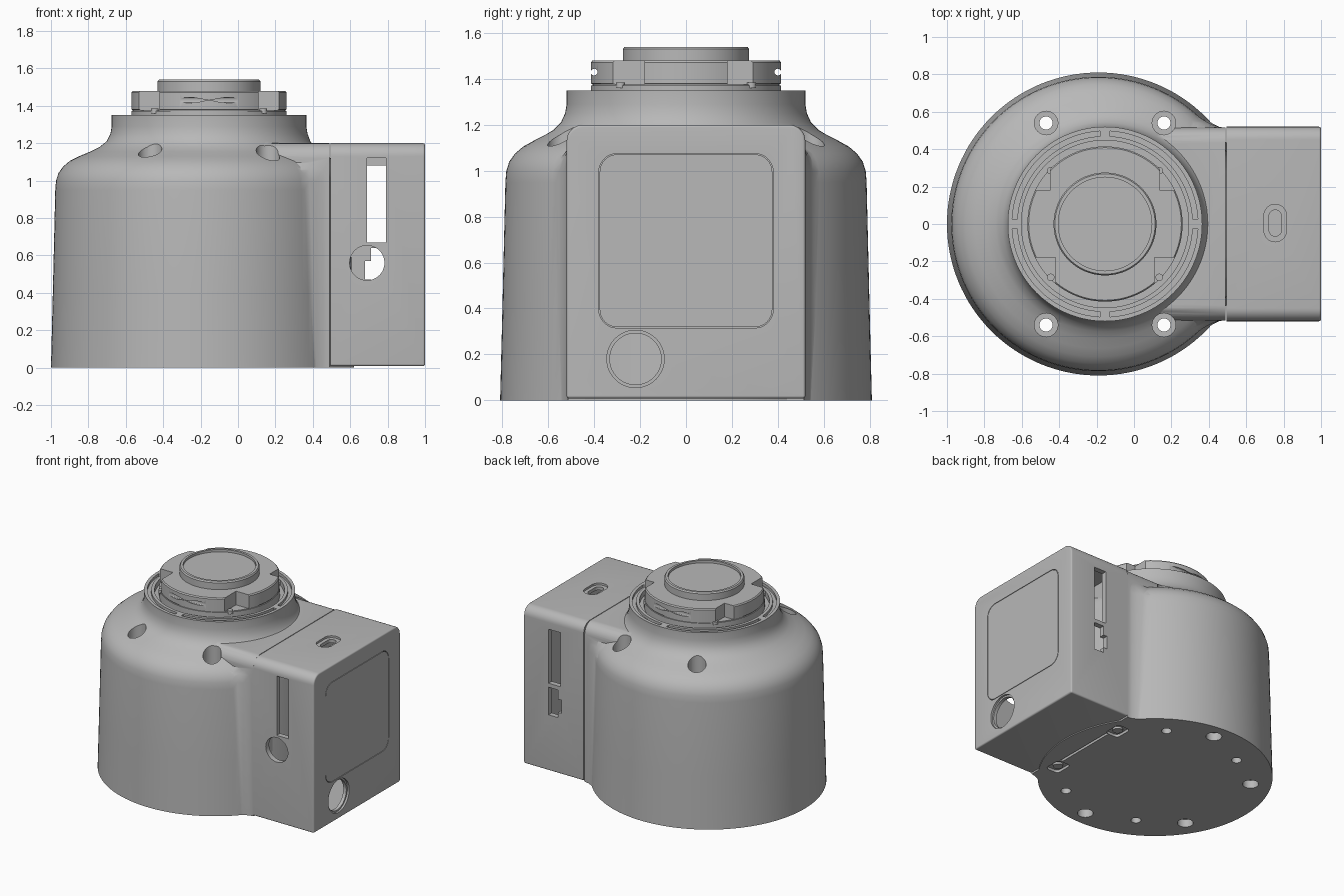
import bpy, bmesh
from math import cos, sin, pi, radians

cube = bpy.data.objects.get("Cube")
if cube:
    bpy.data.objects.remove(cube)

grey = bpy.data.materials.new("plain grey")
grey.use_nodes = True
GREY = (0.48, 0.48, 0.48, 1)
grey.diffuse_color = GREY
grey.node_tree.nodes["Principled BSDF"].inputs["Base Color"].default_value = GREY

BODY_X, NECK_X = -0.19, -0.155


def finish(name, bm):
    bmesh.ops.recalc_face_normals(bm, faces=bm.faces)
    mesh = bpy.data.meshes.new(name)
    bm.to_mesh(mesh)
    bm.free()
    mesh.materials.append(grey)
    obj = bpy.data.objects.new(name, mesh)
    bpy.context.collection.objects.link(obj)
    return obj


def loft(name, rings):
    """Skin a list of closed rings of 3D points and cap both ends."""
    bm = bmesh.new()
    loops = [[bm.verts.new(p) for p in ring] for ring in rings]
    n = len(loops[0])
    for a, b in zip(loops, loops[1:]):
        for i in range(n):
            j = (i + 1) % n
            bm.faces.new((a[i], a[j], b[j], b[i]))
    bm.faces.new(loops[0])
    bm.faces.new(loops[-1])
    return finish(name, bm)


def circle(r, n=96):
    return [(r * cos(2 * pi * i / n), r * sin(2 * pi * i / n)) for i in range(n)]


def lathe(name, profile, n=96):
    """Profile rows are radius, height, centre x."""
    return loft(name, [[(cx + x, y, z) for x, y in circle(r, n)] for r, z, cx in profile])


def prism(name, outline, axis, a, b):
    place = {"x": lambda u, v, w: (w, u, v),
             "y": lambda u, v, w: (u, w, v),
             "z": lambda u, v, w: (u, v, w)}[axis]
    return loft(name, [[place(u, v, w) for u, v in outline] for w in (a, b)])


def rounded(u0, u1, v0, v1, top, bottom=None, n=8):
    """Rounded rectangle outline with separate top and bottom radii."""
    bottom = top if bottom is None else bottom
    points = []
    for k, (u, v, r) in enumerate([(u1, v1, top), (u0, v1, top), (u0, v0, bottom), (u1, v0, bottom)]):
        cu = u - r if u == u1 else u + r
        cv = v - r if v == v1 else v + r
        for i in range(n + 1):
            t = pi / 2 * (k + i / n)
            points.append((cu + r * cos(t), cv + r * sin(t)))
    return points


def rect(u0, u1, v0, v1):
    return [(u0, v0), (u1, v0), (u1, v1), (u0, v1)]


def rod(name, u, v, r, axis, a, b, n=32):
    return prism(name, [(u + x, v + y) for x, y in circle(r, n)], axis, a, b)


def boolean(obj, others, operation="DIFFERENCE"):
    for other in others:
        mod = obj.modifiers.new("cut", "BOOLEAN")
        mod.operation, mod.solver, mod.object = operation, "EXACT", other
        bpy.context.view_layer.objects.active = obj
        bpy.ops.object.modifier_apply(modifier=mod.name)
        bpy.data.objects.remove(other)


# Round housing: tapered drum, soft shoulder and neck with a sunken seat
housing = lathe("housing", [
    (0.81, 0, BODY_X), (0.80, 0.4, BODY_X), (0.787, 0.95, BODY_X), (0.783, 1.0, BODY_X),
    (0.77, 1.04, BODY_X), (0.745, 1.075, BODY_X), (0.71, 1.105, BODY_X), (0.665, 1.13, -0.185),
    (0.615, 1.155, -0.175), (0.575, 1.18, -0.165), (0.545, 1.21, -0.158), (0.527, 1.25, NECK_X),
    (0.52, 1.29, NECK_X), (0.52, 1.35, NECK_X), (0.447, 1.35, NECK_X), (0.447, 1.31, NECK_X)], 128)

# Bridge between the drum and the side box, with flared sides
bridge = prism("bridge", rounded(-0.515, 0.515, 0, 1.2, 0.08, 0.002), "x", 0.0, 0.49)
flare = [(0.30, 0.12), (0.34, 0.085), (0.38, 0.052), (0.42, 0.025), (0.455, 0.008), (0.49, 0)]
rings = []
for z, k in [(0, 1), (1.0, 0.75), (1.06, 0.35), (1.10, 0)]:
    half = [(x, 0.512 + f * k) for x, f in flare]
    outline = [(0.0, 0.5)] + half + [(x, -y) for x, y in reversed(half)] + [(0.0, -0.5)]
    rings.append([(x, y, z) for x, y in outline])
boolean(housing, [bridge, loft("flared_sides", rings)], "UNION")

# Screw wells through the shoulder, foot sockets and clip pockets underneath
cutters = []
for side in (-1, 1):
    for x in (-0.47, 0.16):
        cutters.append(rod("well", x, side * 0.54, 0.063, "z", 1.02, 1.4))
        cutters.append(rod("screw_hole", x, side * 0.54, 0.035, "z", -0.1, 1.3))
    for x, y in [(-0.14, 0.69), (-0.755, 0.35)]:
        cutters.append(rod("foot_socket", x, side * y, 0.055, "z", -0.1, 0.06))
    cutters.append(prism("clip_pocket", rounded(0.36, 0.47, side * 0.32 - 0.07, side * 0.32 + 0.07, 0.03),
                         "z", -0.1, 0.02))
cutters.append(prism("clip_slot", rect(0.44, 0.46, -0.25, 0.25), "z", -0.1, 0.05))

# Curved slots in the neck rim
for k in range(4):
    angles = [radians(90 * k + 3 + 84 * i / 20) for i in range(21)]
    arc = [(NECK_X + 0.497 * cos(t), 0.497 * sin(t)) for t in angles]
    arc += [(NECK_X + 0.47 * cos(t), 0.47 * sin(t)) for t in reversed(angles)]
    cutters.append(prism("rim_slot", arc, "z", 1.33, 1.4))
boolean(housing, cutters)

for side, label in ((-1, "right"), (1, "left")):
    rod("clip_screw_" + label, 0.415, side * 0.32, 0.035, "z", 0.004, 0.03)

# Lens mount: full base ring with a notched bayonet ring above
lathe("mount_base", [(0.415, 1.30, NECK_X), (0.415, 1.372, NECK_X)])
mount = lathe("mount_ring", [(0.408, 1.37, NECK_X), (0.408, 1.378, NECK_X), (0.415, 1.38, NECK_X),
                             (0.415, 1.472, NECK_X), (0.408, 1.48, NECK_X)])
notches = []
for sx in (-1, 1):
    for sy in (-1, 1):
        inner = 0.265 if sy < 0 else 0.295
        us = sorted((NECK_X + sx * inner, NECK_X + sx * 0.5))
        vs = sorted((sy * 0.18, sy * 0.5))
        notches.append(prism("notch", rect(*us, *vs), "z", 1.376, 1.6))
        rod("mount_screw", NECK_X + sx * 0.29, sy * 0.285, 0.02, "z", 1.36, 1.385, 16)
    notches.append(rod("side_pin_hole", sx * 0.4, 1.43, 0.015, "x", -0.6, 0.3, 12))
boolean(mount, notches)

# Lens cap with a shallow dish
lathe("cap", [(0.275, 1.47, NECK_X), (0.275, 1.53, NECK_X), (0.268, 1.54, NECK_X),
              (0.25, 1.54, NECK_X), (0.25, 1.522, NECK_X)])

# Side box: hollow shell with softened outer edges
box = prism("side_box", rounded(-0.52, 0.52, 0.008, 1.2, 0.07, 0.012), "x", 0.495, 1.0)
bm = bmesh.new()
bm.from_mesh(box.data)
rim = [e for e in bm.edges if all(v.co.x > 0.99 for v in e.verts)]
bmesh.ops.bevel(bm, geom=rim, offset=0.011, segments=4, profile=0.5, affect="EDGES")
bm.to_mesh(box.data)
bm.free()
boolean(box, [
    prism("cavity", rect(-0.48, 0.48, 0.05, 1.16), "x", 0.53, 0.96),
    # front openings
    prism("front_slot", rect(0.69, 0.79, 0.67, 1.12), "y", -0.6, -0.4),
    rod("front_hole", 0.69, 0.56, 0.093, "y", -0.6, -0.4, 48),
    # back openings
    prism("back_slot", rect(0.69, 0.79, 0.67, 1.08), "y", 0.4, 0.6),
    prism("back_lower_slot", rect(0.71, 0.79, 0.43, 0.64), "y", 0.4, 0.6),
    prism("back_side_slot", rect(0.68, 0.72, 0.47, 0.57), "y", 0.4, 0.6),
    # cable hole, panel recess and top button slot
    rod("cable_rim", -0.22, 0.18, 0.125, "x", 0.985, 1.1, 64),
    rod("cable_hole", -0.22, 0.18, 0.112, "x", 0.9, 1.1, 64),
    prism("panel_recess", rounded(-0.38, 0.38, 0.315, 1.075, 0.08), "x", 0.985, 1.1),
    prism("button_recess", rounded(0.695, 0.815, -0.095, 0.105, 0.059), "z", 1.185, 1.3),
    prism("button_slot", rounded(0.722, 0.788, -0.065, 0.075, 0.032), "z", 1.1, 1.3),
])
prism("panel", rounded(-0.376, 0.376, 0.319, 1.071, 0.076), "x", 0.98, 1.0)

# Smooth the round surfaces, keep the edges crisp
for obj in bpy.context.collection.objects:
    if obj.type == "MESH":
        bpy.ops.object.select_all(action="DESELECT")
        obj.select_set(True)
        bpy.context.view_layer.objects.active = obj
        bpy.ops.object.shade_smooth_by_angle(angle=radians(30))
